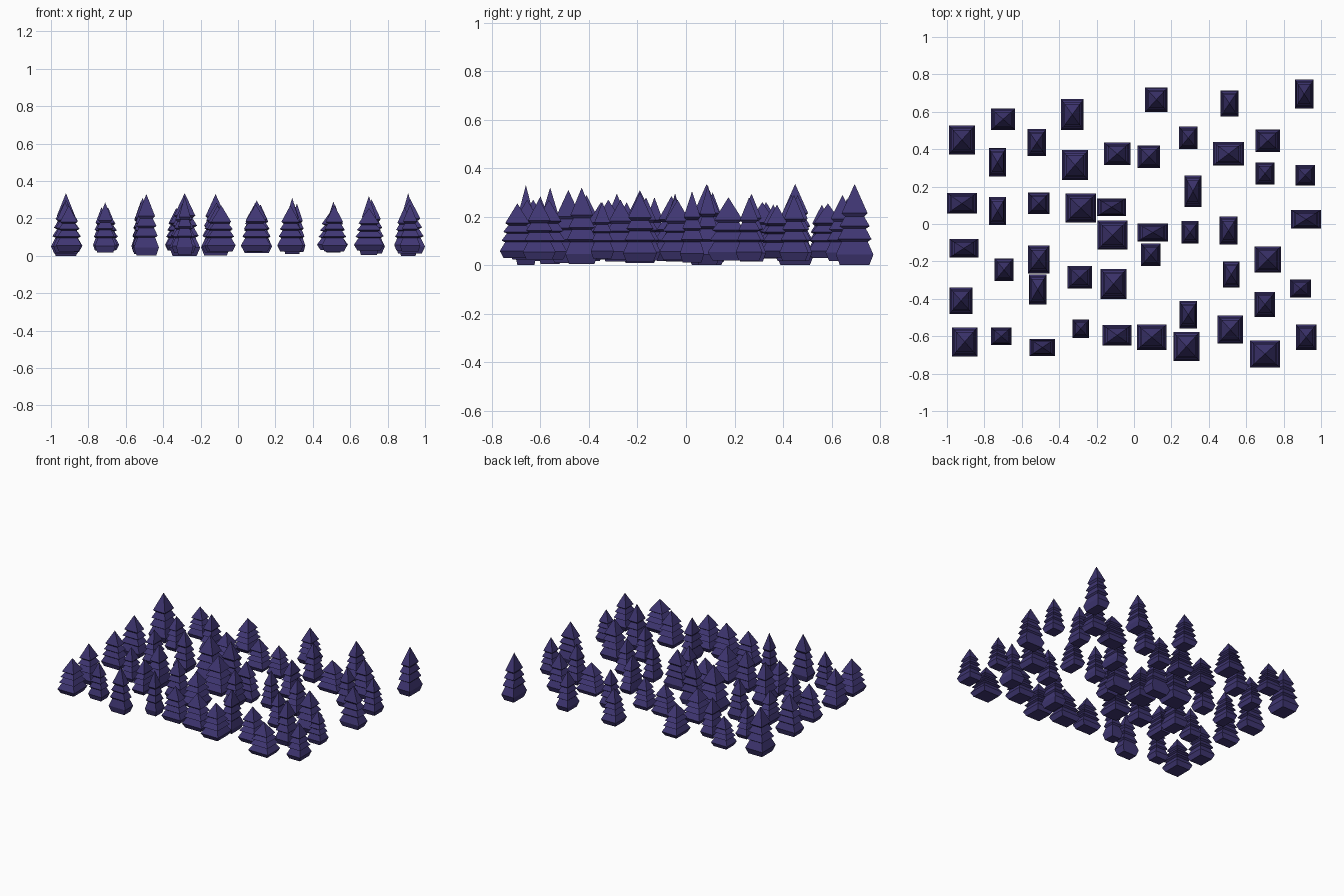
import bpy, bmesh

needles = bpy.data.materials.new("indigo_needles")
needles.diffuse_color = (0.05, 0.037, 0.17, 1)

# Stepped half-profile of a fir: (share of height, share of half-width)
PROFILE = [(0, .78), (.13, 1), (.29, .70), (.32, .90), (.45, .60),
           (.48, .80), (.60, .51), (.64, .69)]
PIVOT = 0.09        # trees are scaled about this height
TALLEST = 0.335


def fir(name, x, y, w, d, top):
    """Square-sided fir with four flared tiers and a pointed tip."""
    base = PIVOT - (top - PIVOT) * PIVOT / (TALLEST - PIVOT)
    h = top - base
    bm = bmesh.new()
    rings = []
    for t, r in PROFILE:
        rings.append([bm.verts.new((sx * r * w / 2, sy * r * d / 2, t * h))
                      for sx, sy in ((-1, -1), (1, -1), (1, 1), (-1, 1))])
    tip = bm.verts.new((0, 0, h))
    bm.faces.new(rings[0][::-1])
    for lo, hi in zip(rings, rings[1:]):
        for i in range(4):
            j = (i + 1) % 4
            bm.faces.new((lo[i], lo[j], hi[j], hi[i]))
    for i in range(4):
        bm.faces.new((rings[-1][i], rings[-1][(i + 1) % 4], tip))
    mesh = bpy.data.meshes.new(name)
    bm.to_mesh(mesh)
    bm.free()
    mesh.materials.append(needles)
    ob = bpy.data.objects.new(name, mesh)
    ob.location = (x, y, base)
    bpy.context.collection.objects.link(ob)


def plant_row(label, *trees):
    for i, tree in enumerate(trees, 1):
        fir(f"fir_tree_{label}_{i}", *tree)


# Ten rows of five trees, left to right: x, y, width, depth, tip height
plant_row("a", (-.92, .45, .14, .155, .335), (-.92, .11, .16, .11, .30),
          (-.91, -.13, .155, .10, .28), (-.925, -.41, .125, .14, .29),
          (-.905, -.63, .135, .155, .27))
plant_row("b", (-.70, .56, .13, .115, .25), (-.73, .33, .09, .15, .26),
          (-.73, .07, .09, .15, .26), (-.695, -.245, .10, .12, .26),
          (-.71, -.60, .11, .095, .285))
plant_row("c", (-.52, .435, .10, .145, .29), (-.51, .11, .115, .115, .30),
          (-.51, -.19, .115, .15, .31), (-.515, -.35, .095, .16, .26),
          (-.49, -.66, .135, .09, .33))
plant_row("d", (-.33, .585, .12, .165, .255), (-.315, .315, .14, .16, .26),
          (-.285, .085, .165, .155, .335), (-.29, -.285, .13, .12, .295),
          (-.285, -.56, .09, .10, .32))
plant_row("e", (-.09, .375, .14, .12, .25), (-.12, .09, .155, .095, .33),
          (-.115, -.06, .16, .155, .285), (-.11, -.32, .14, .16, .27),
          (-.09, -.595, .155, .11, .27))
plant_row("f", (.12, .665, .12, .13, .275), (.08, .36, .12, .12, .25),
          (.10, -.045, .165, .095, .295), (.09, -.165, .105, .12, .28),
          (.095, -.605, .16, .135, .275))
plant_row("g", (.29, .46, .10, .12, .29), (.315, .175, .09, .17, .28),
          (.30, -.045, .09, .12, .28), (.29, -.485, .095, .145, .31),
          (.28, -.655, .14, .155, .27))
plant_row("h", (.51, .645, .095, .14, .29), (.505, .375, .165, .125, .25),
          (.505, -.035, .095, .15, .27), (.52, -.27, .09, .14, .27),
          (.515, -.565, .135, .15, .27))
plant_row("i", (.715, .445, .13, .12, .29), (.70, .27, .10, .12, .295),
          (.715, -.19, .14, .14, .30), (.70, -.43, .11, .135, .32),
          (.70, -.695, .16, .145, .255))
plant_row("j", (.91, .695, .10, .155, .335), (.915, .26, .105, .11, .28),
          (.92, .025, .16, .10, .305), (.89, -.345, .11, .095, .26),
          (.92, -.605, .11, .135, .275))
